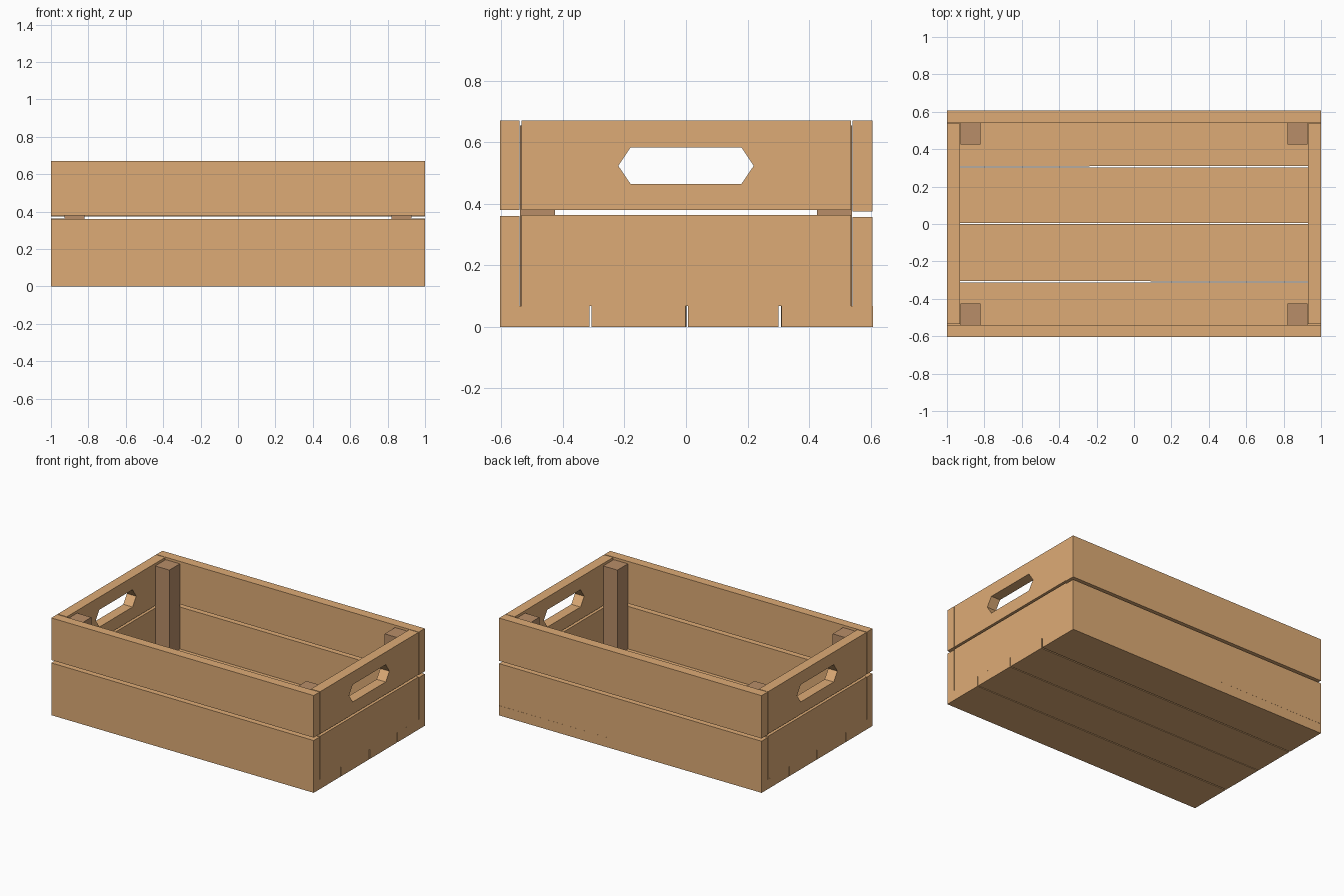
import bpy
import math

if "Cube" in bpy.data.objects:
    bpy.data.objects.remove(bpy.data.objects["Cube"])


def material(name, colour):
    m = bpy.data.materials.new(name)
    m.diffuse_color = (*colour, 1)
    m.use_nodes = True
    m.node_tree.nodes["Principled BSDF"].inputs["Base Color"].default_value = m.diffuse_color
    return m


plank_wood = material("plank_wood", (0.73, 0.41, 0.18))
post_wood = material("post_wood", (0.48, 0.27, 0.14))


def box(name, x, y, z, mat=plank_wood, turn=0.0):
    """Board spanning the given (min, max) ranges, optionally turned a hair about z."""
    bpy.ops.mesh.primitive_cube_add(
        size=1, location=[(a + b) / 2 for a, b in (x, y, z)])
    ob = bpy.context.object
    ob.name = name
    ob.scale = [b - a for a, b in (x, y, z)]
    bpy.ops.object.transform_apply(location=False, rotation=False, scale=True)
    ob.rotation_euler.z = turn
    ob.data.materials.append(mat)
    return ob


FLOOR = 0.067   # thickness of the floor boards
TOP = 0.67

# Floor boards running the full length, with narrow gaps
edges = [(-0.604, -0.313), (-0.306, 0.0), (0.006, 0.301), (0.309, 0.606)]
turns = [0, -0.001, 0, 0.001]
for i, (span, turn) in enumerate(zip(edges, turns)):
    box(f"floor_board_{i + 1}", (-1, 1), span, (0, FLOOR), turn=turn)

# Long side planks, standing on the outer floor boards
box("front_lower_plank", (-1, 1), (-0.604, -0.541), (FLOOR, 0.36))
box("front_upper_plank", (-1, 1), (-0.604, -0.541), (0.38, TOP))
box("back_lower_plank", (-1, 1), (0.54, 0.606), (FLOOR, 0.356))
box("back_upper_plank", (-1, 1), (0.54, 0.606), (0.375, TOP))

# End planks between the long sides, upper ones with a hexagonal hand hole
for side, label in ((-1, "left"), (1, "right")):
    xs = tuple(sorted((side * 0.93, side * 1.0)))
    box(f"{label}_lower_plank", xs, (-0.535, 0.536), (FLOOR, 0.363))
    upper = box(f"{label}_upper_plank", xs, (-0.535, 0.536), (0.379, TOP))

    outline = [(-0.22, 0.523), (-0.18, 0.464), (0.18, 0.464),
               (0.22, 0.523), (0.18, 0.583), (-0.18, 0.583)]
    n = len(outline)
    verts = [(x, y, z) for x in (xs[0] - 0.1, xs[1] + 0.1) for y, z in outline]
    faces = [tuple(range(n))[::-1], tuple(range(n, 2 * n))]
    faces += [(i, (i + 1) % n, (i + 1) % n + n, i + n) for i in range(n)]
    mesh = bpy.data.meshes.new("handle_cutter")
    mesh.from_pydata(verts, [], faces)
    cutter = bpy.data.objects.new("handle_cutter", mesh)
    bpy.context.collection.objects.link(cutter)
    cutter.hide_render = True

    mod = upper.modifiers.new("hand_hole", 'BOOLEAN')
    mod.operation = 'DIFFERENCE'
    mod.solver = 'EXACT'
    mod.object = cutter
    bpy.context.view_layer.objects.active = upper
    bpy.ops.object.modifier_apply(modifier=mod.name)
    bpy.data.objects.remove(cutter)

# Square corner posts inside the crate
for sx, lr in ((-1, "left"), (1, "right")):
    for sy, fb in ((-1, "front"), (1, "back")):
        box(f"{fb}_{lr}_post",
            tuple(sorted((sx * 0.82, sx * 0.928))),
            tuple(sorted((sy * 0.425, sy * 0.539))),
            (FLOOR, 0.654), post_wood)
